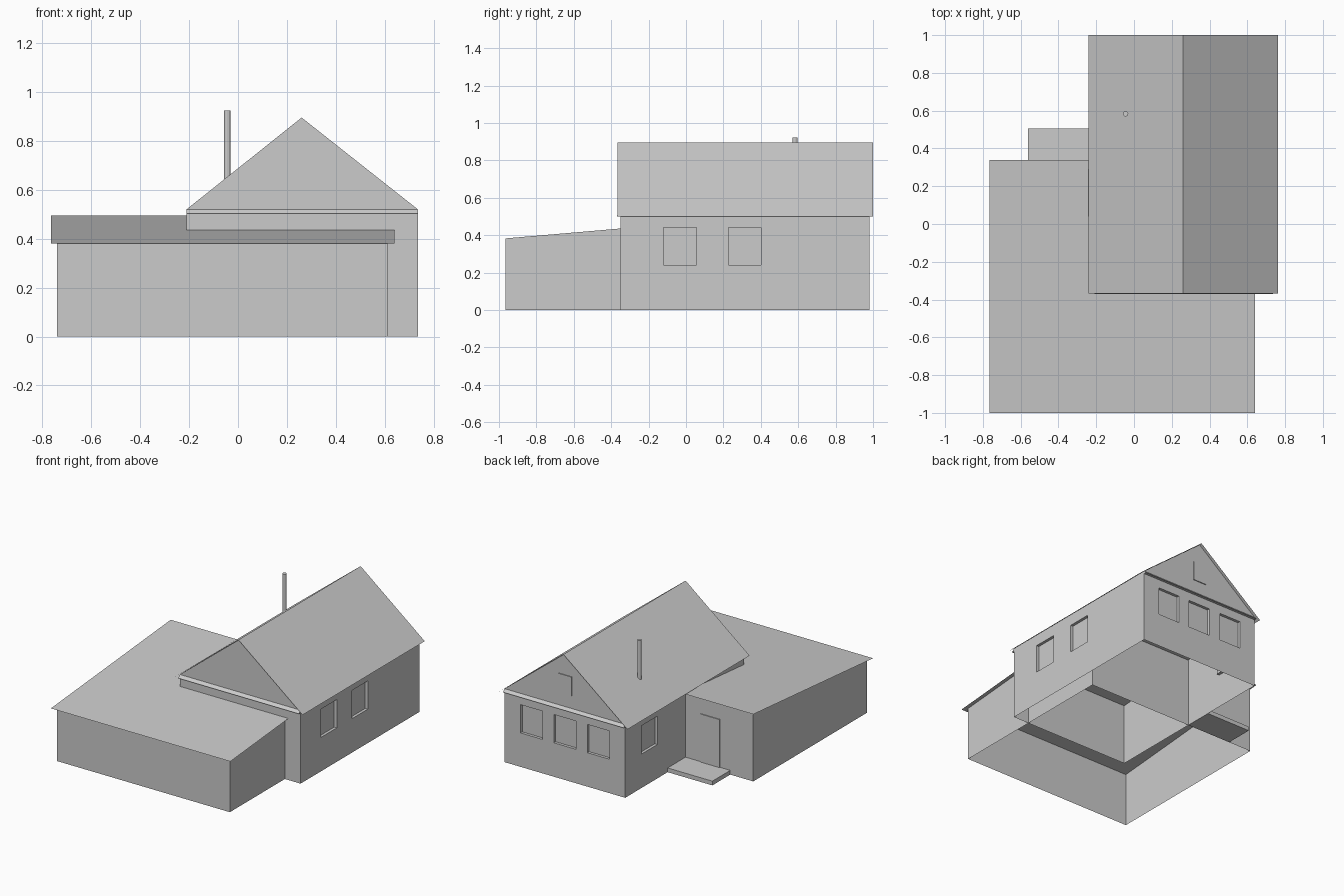
import bpy, bmesh
from mathutils import Vector

cube = bpy.data.objects.get("Cube")
if cube:
    bpy.data.objects.remove(cube, do_unlink=True)

grey = bpy.data.materials.new("plain_grey")
grey.use_nodes = True
COLOUR = (0.6, 0.6, 0.6, 1)
grey.diffuse_color = COLOUR
grey.node_tree.nodes["Principled BSDF"].inputs["Base Color"].default_value = COLOUR


def finish(name, bm):
    mesh = bpy.data.meshes.new(name)
    bm.to_mesh(mesh)
    bm.free()
    mesh.materials.append(grey)
    obj = bpy.data.objects.new(name, mesh)
    bpy.context.collection.objects.link(obj)
    return obj


def add_face(bm, *points):
    return bm.faces.new([bm.verts.new(p) for p in points])


def box(name, low, high):
    bm = bmesh.new()
    bmesh.ops.create_cube(bm, size=1)
    for v in bm.verts:
        v.co = [(a + b) / 2 + c * (b - a) for a, b, c in zip(low, high, v.co)]
    return finish(name, bm)


def recess(bm, wall_axis, wall_pos, span, heights, depth):
    """Cut a rectangle into one wall and push it inward."""
    along = 1 - wall_axis
    for axis, values in ((along, span), (2, heights)):
        for value in values:
            point, normal = Vector(), Vector()
            point[axis], normal[axis] = value, 1
            wall = [f for f in bm.faces
                    if abs(f.calc_center_median()[wall_axis] - wall_pos) < 0.001]
            geom = wall + list({e for f in wall for e in f.edges}) \
                + list({v for f in wall for v in f.verts})
            bmesh.ops.bisect_plane(bm, geom=geom, plane_co=point, plane_no=normal)
    pane = []
    for f in bm.faces:
        c = f.calc_center_median()
        if (abs(c[wall_axis] - wall_pos) < 0.001 and span[0] < c[along] < span[1]
                and heights[0] < c.z < heights[1]):
            pane.append(f)
    result = bmesh.ops.extrude_face_region(bm, geom=pane)["geom"]
    bmesh.ops.delete(bm, geom=pane, context="FACES_ONLY")
    shift = Vector()
    shift[wall_axis] = depth
    bmesh.ops.translate(bm, vec=shift,
                        verts=[g for g in result if isinstance(g, bmesh.types.BMVert)])


def open_walls(x0, x1, y0, y1, height):
    """Four walls; height is a function of y."""
    bm = bmesh.new()
    corners = [(x0, y0), (x1, y0), (x1, y1), (x0, y1)]
    for i, (x, y) in enumerate(corners):
        u, v = corners[(i + 1) % 4]
        add_face(bm, (x, y, 0), (u, v, 0), (u, v, height(v)), (x, y, height(y)))
    bmesh.ops.remove_doubles(bm, verts=bm.verts, dist=0.0001)
    return bm


# Main house dimensions
X0, X1, Y0, Y1 = -0.21, 0.735, -0.35, 0.98
RIDGE_X, RIDGE_Z, EAVE_Z = 0.26, 0.897, 0.5
ROOF_Y = (-0.367, 1.0)
WALL_TOP = 0.52

# Main walls with recessed windows
bm = open_walls(X0, X1, Y0, Y1, lambda y: WALL_TOP)
SILL = (0.24, 0.44)
for x in (0.0, 0.262, 0.523):
    recess(bm, 1, Y1, (x - 0.087, x + 0.087), SILL, -0.02)
for y in (-0.032, 0.315):
    recess(bm, 0, X1, (y - 0.087, y + 0.087), SILL, -0.02)
recess(bm, 0, X0, (0.62, 0.795), SILL, 0.02)
finish("main_walls", bm)

# Gable triangles
bm = bmesh.new()
for y in (Y0, Y1):
    add_face(bm, (X0, y, WALL_TOP), (X1, y, WALL_TOP), (RIDGE_X, y, RIDGE_Z - 0.002))
finish("gables", bm)

# Sloped ledges under the gables
for name, y, out in (("front_ledge", Y0, -0.02), ("back_ledge", Y1, 0.018)):
    bm = bmesh.new()
    profile = [(y, EAVE_Z), (y + out, EAVE_Z), (y + out, EAVE_Z + 0.002), (y, WALL_TOP)]
    face = add_face(bm, *[(X0, py, pz) for py, pz in profile])
    ext = bmesh.ops.extrude_face_region(bm, geom=[face])["geom"]
    bmesh.ops.translate(bm, vec=(X1 - X0, 0, 0),
                        verts=[g for g in ext if isinstance(g, bmesh.types.BMVert)])
    bmesh.ops.recalc_face_normals(bm, faces=bm.faces)
    finish(name, bm)

# Gable roof sheet
bm = bmesh.new()
a, b = ROOF_Y
for eave_x, (p, q) in ((-0.241, (b, a)), (0.762, (a, b))):
    add_face(bm, (eave_x, p, EAVE_Z), (eave_x, q, EAVE_Z),
             (RIDGE_X, q, RIDGE_Z), (RIDGE_X, p, RIDGE_Z))
bmesh.ops.remove_doubles(bm, verts=bm.verts, dist=0.0001)
finish("main_roof", bm)


# Annex walls and lean-to roof sheet
def annex_height(y):
    return 0.38 + 0.086 * (y + 1)


BACK = 0.305
finish("annex_walls", open_walls(-0.74, 0.612, -0.965, BACK, annex_height))
bm = bmesh.new()
add_face(bm, *[(x, y, annex_height(y)) for x, y in
               ((-0.765, -1), (0.64, -1), (0.64, 0.34), (-0.765, 0.34))])
finish("annex_roof", bm)

# Porch, door and attic hatch
box("porch_step", (-0.56, BACK, 0), (X0, 0.505, 0.03))
box("back_door", (-0.48, BACK - 0.002, 0.03), (-0.33, BACK + 0.006, 0.37))
box("attic_hatch", (0.207, Y1 - 0.002, 0.61), (0.313, Y1 + 0.006, 0.745))

# Chimney pipe
bm = bmesh.new()
bmesh.ops.create_cone(bm, cap_ends=True, segments=12, radius1=0.014, radius2=0.014, depth=0.28)
bmesh.ops.translate(bm, verts=bm.verts, vec=(-0.044, 0.583, 0.783))
finish("chimney", bm)
